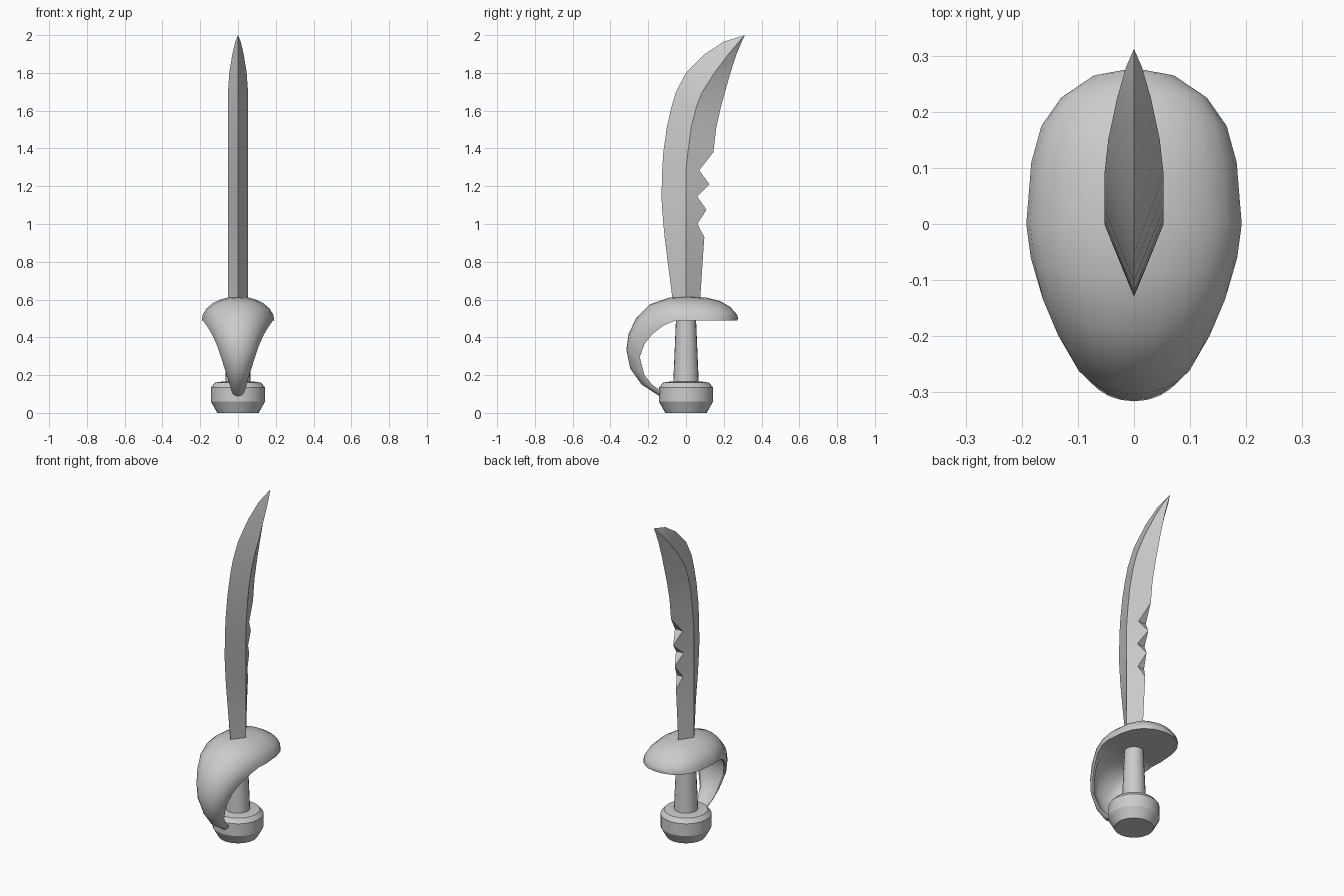
import bpy
import bmesh
from math import sin, cos, pi, radians

cube = bpy.data.objects.get("Cube")
if cube:
    bpy.data.objects.remove(cube, do_unlink=True)

# One plain grey for the whole sword
grey = bpy.data.materials.new("plain_grey")
grey.use_nodes = True
grey.diffuse_color = (0.6, 0.6, 0.6, 1)
grey.node_tree.nodes["Principled BSDF"].inputs["Base Color"].default_value = (0.6, 0.6, 0.6, 1)


def loft(name, rings, angle):
    """Skin a list of closed rings, cap both ends and shade by angle."""
    bm = bmesh.new()
    loops = [[bm.verts.new(p) for p in ring] for ring in rings]
    count = len(loops[0])
    for low, high in zip(loops, loops[1:]):
        for i in range(count):
            j = (i + 1) % count
            bm.faces.new((low[i], low[j], high[j], high[i]))
    bm.faces.new(loops[0])
    bm.faces.new(loops[-1])
    bmesh.ops.remove_doubles(bm, verts=bm.verts, dist=1e-5)
    bmesh.ops.recalc_face_normals(bm, faces=bm.faces)
    mesh = bpy.data.meshes.new(name)
    bm.to_mesh(mesh)
    bm.free()
    obj = bpy.data.objects.new(name, mesh)
    bpy.context.collection.objects.link(obj)
    mesh.materials.append(grey)
    bpy.ops.object.select_all(action="DESELECT")
    obj.select_set(True)
    bpy.context.view_layer.objects.active = obj
    bpy.ops.object.shade_smooth_by_angle(angle=radians(angle))
    return obj


def lathe(name, profile, sides):
    """Revolve (radius, height) pairs about the z axis."""
    turn = 2 * pi / sides
    rings = [[(r * cos(i * turn), r * sin(i * turn), z) for i in range(sides)]
             for r, z in profile]
    return loft(name, rings, 25)


# Pommel and tapered grip
lathe("pommel", [(.11, 0), (.143, .06), (.143, .135), (.122, .16), (.09, .165)], 20)
lathe("grip", [(.068, .15), (.053, .5)], 20)

# Curved blade: height, front edge, ridge, back edge, half thickness, notch half width
blade_rows = [
    (.57, -.067, 0, .073, .053, 0),
    (.8, -.097, 0, .088, .053, 0),
    (.93, -.113, 0, .097, .053, 0),
    (1, -.12, 0, .06, .053, .022),
    (1.075, -.126, 0, .108, .053, 0),
    (1.145, -.13, 0, .06, .053, .026),
    (1.21, -.128, 0, .124, .053, 0),
    (1.285, -.126, 0, .07, .053, .026),
    (1.38, -.12, .01, .145, .053, 0),
    (1.51, -.102, .027, .16, .053, 0),
    (1.62, -.077, .055, .185, .053, 0),
    (1.7, -.053, .087, .207, .053, 0),
    (1.8, 0, .15, .235, .046, 0),
    (1.9, .1, .225, .268, .03, 0),
    (1.965, .2, .28, .295, .014, 0),
    (2, .312, .312, .312, 0, 0),
]
loft("blade", [[(0, front, z), (half, ridge, z), (notch, back, z),
                (-notch, back, z), (-half, ridge, z)]
               for z, front, ridge, back, half, notch in blade_rows], 25)

# Hand guard: rim y, rim z, crown y, crown z, half width, hollow depth
guard_rows = [
    (.273, .49, .276, .5, .02, 0),
    (.262, .49, .27, .52, .075, 0),
    (.225, .49, .235, .56, .13, 0),
    (.175, .49, .18, .592, .165, 0),
    (.11, .49, .11, .61, .183, 0),
    (0, .49, 0, .617, .192, 0),
    (-.06, .487, -.09, .61, .184, .05),
    (-.115, .465, -.19, .575, .168, .2),
    (-.175, .42, -.265, .5, .14, .35),
    (-.22, .365, -.303, .42, .114, .4),
    (-.245, .295, -.316, .335, .09, .4),
    (-.22, .2, -.295, .235, .06, .4),
    (-.18, .15, -.235, .15, .045, .3),
    (-.13, .115, -.135, .085, .032, .2),
]


def guard_ring(rim_y, rim_z, crown_y, crown_z, width, hollow):
    """Arched outer side, with a shallow hollow on the grip side."""
    ring = []
    steps = 12
    for i in range(steps + 1):
        a = pi * i / steps
        ring.append((width * cos(a), sin(a)))
    for i in range(7):
        a = pi * (1 - i / 6)
        ring.append((width * .9 * cos(a), hollow * sin(a)))
    return [(x, rim_y + (crown_y - rim_y) * t, rim_z + (crown_z - rim_z) * t)
            for x, t in ring]


loft("hand_guard", [guard_ring(*row) for row in guard_rows], 40)
